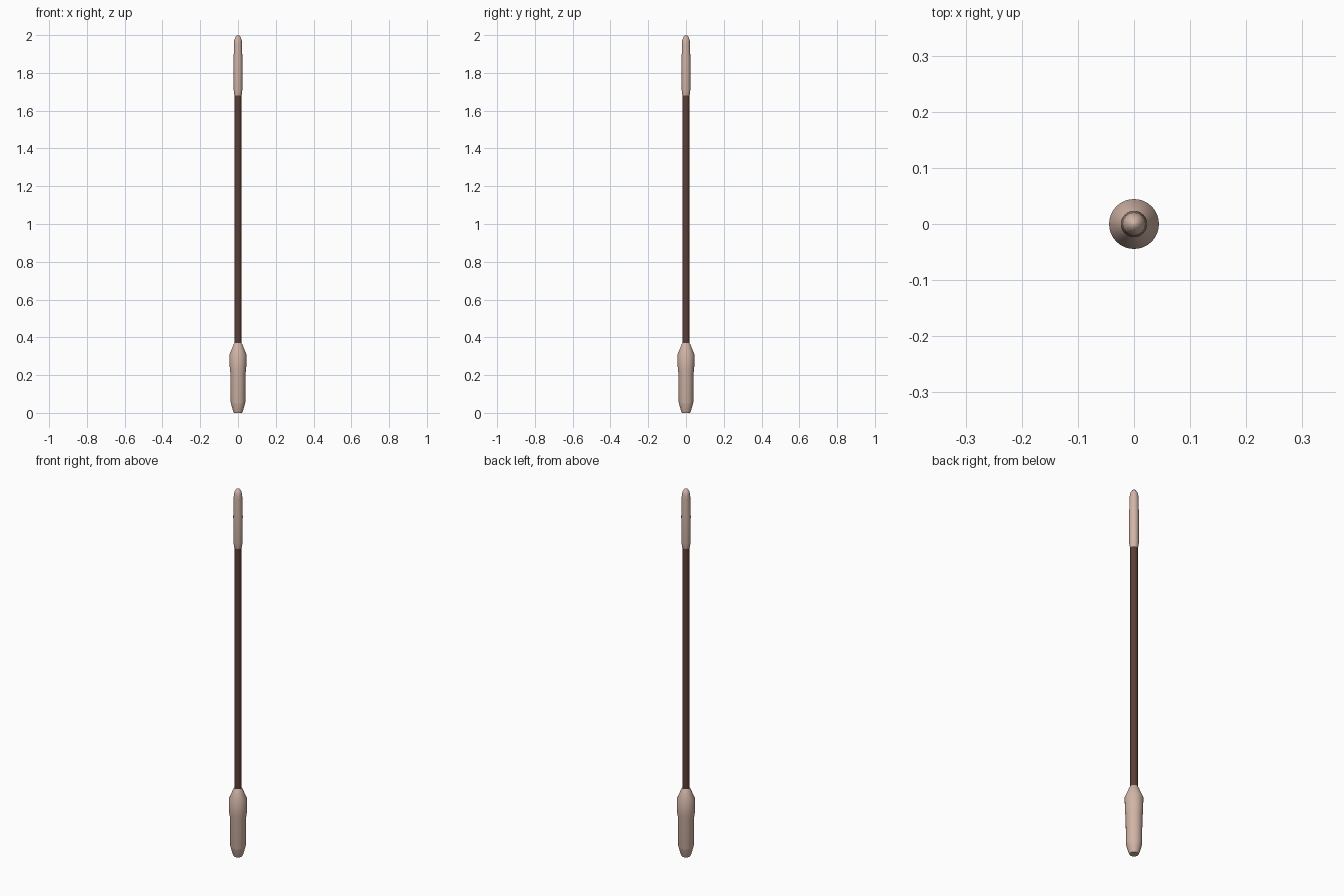
import bpy, bmesh, math

if "Cube" in bpy.data.objects:
    bpy.data.objects.remove(bpy.data.objects["Cube"])


def material(name, rgb):
    m = bpy.data.materials.new(name)
    m.diffuse_color = (*rgb, 1)
    m.use_nodes = True
    m.node_tree.nodes["Principled BSDF"].inputs["Base Color"].default_value = m.diffuse_color
    return m


pale = material("pale wood", (0.64, 0.46, 0.38))
dark = material("dark brown", (0.105, 0.05, 0.034))


def lathe(name, profile, mat, sides=32):
    """Spin (radius, z) points around z; the open ends are capped."""
    bm = bmesh.new()
    rings = []
    for r, z in profile:
        rings.append([bm.verts.new((r * math.cos(2 * math.pi * i / sides),
                                    r * math.sin(2 * math.pi * i / sides), z))
                      for i in range(sides)])
    for a, b in zip(rings, rings[1:]):
        for i in range(sides):
            j = (i + 1) % sides
            bm.faces.new((a[i], a[j], b[j], b[i]))
    bm.faces.new(rings[0][::-1])
    bm.faces.new(rings[-1])
    me = bpy.data.meshes.new(name)
    bm.to_mesh(me)
    bm.free()
    me.materials.append(mat)
    ob = bpy.data.objects.new(name, me)
    bpy.context.collection.objects.link(ob)
    bpy.context.view_layer.objects.active = ob
    ob.select_set(True)
    bpy.ops.object.shade_smooth_by_angle(angle=math.radians(30))
    ob.select_set(False)
    return ob


# Weighted lower grip with a stepped collar
lathe("lower_grip", [(0.022, 0.0), (0.027, 0.012), (0.036, 0.045), (0.0385, 0.055),
                     (0.040, 0.21), (0.0435, 0.23), (0.0445, 0.31),
                     (0.022, 0.365), (0.019, 0.37)], pale)

# Long thin shaft
lathe("shaft", [(0.0185, 0.36), (0.0185, 1.69)], dark)

# Rounded upper tip
lathe("upper_tip", [(0.018, 1.677), (0.0205, 1.69), (0.023, 1.71), (0.0235, 1.85),
                    (0.0215, 1.95), (0.020, 1.97), (0.016, 1.985),
                    (0.009, 1.996), (0.002, 2.0)], pale)
